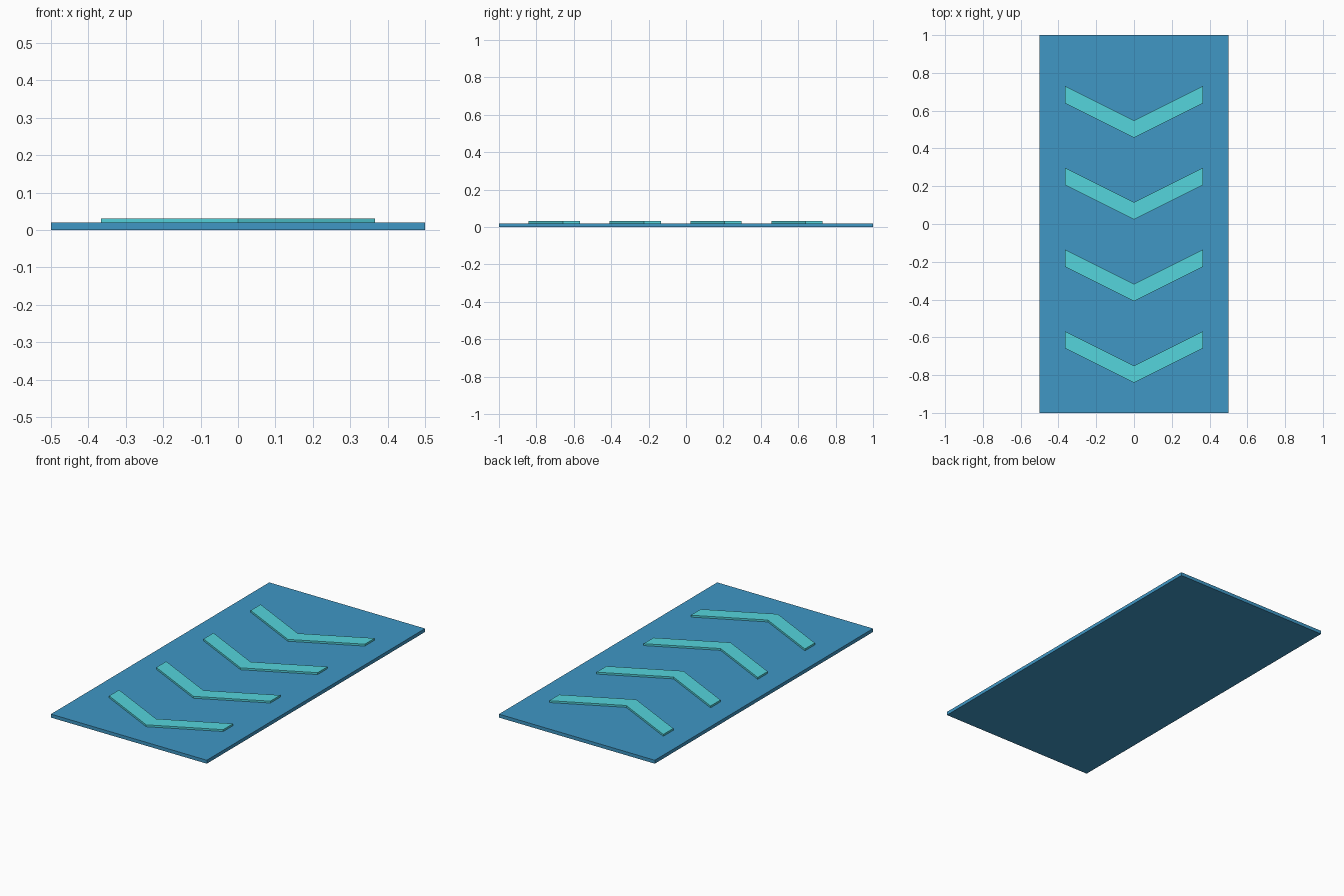
import bpy

if "Cube" in bpy.data.objects:
    bpy.data.objects.remove(bpy.data.objects["Cube"])


def material(name, color):
    mat = bpy.data.materials.new(name)
    mat.diffuse_color = (*color, 1)
    mat.use_nodes = True
    mat.node_tree.nodes["Principled BSDF"].inputs["Base Color"].default_value = mat.diffuse_color
    return mat


def prism(name, outline, z0, z1, mat):
    """Extrude a counter-clockwise xy outline from z0 to z1."""
    n = len(outline)
    verts = [(x, y, z) for z in (z0, z1) for x, y in outline]
    faces = [tuple(reversed(range(n))), tuple(range(n, 2 * n))]
    faces += [(i, (i + 1) % n, n + (i + 1) % n, n + i) for i in range(n)]
    mesh = bpy.data.meshes.new(name)
    mesh.from_pydata(verts, [], faces)
    mesh.materials.append(mat)
    obj = bpy.data.objects.new(name, mesh)
    bpy.context.collection.objects.link(obj)
    return obj


blue = material("panel_blue", (0.05, 0.31, 0.56))
cyan = material("arrow_cyan", (0.09, 0.66, 0.72))

PANEL_TOP, ARROW_TOP = 0.02, 0.031

# Flat base panel
prism("base_panel", [(-0.5, -1), (0.5, -1), (0.5, 1), (-0.5, 1)], 0, PANEL_TOP, blue)

# Row of raised chevrons pointing to the front
HALF, RISE, BAND = 0.366, 0.183, 0.091
chevron = [(0, 0), (HALF, RISE), (HALF, RISE + BAND),
           (0, BAND), (-HALF, RISE + BAND), (-HALF, RISE)]
for i in range(4):
    tip = -0.841 + i * 0.4325
    prism(f"chevron_{i + 1}", [(x, y + tip) for x, y in chevron],
          PANEL_TOP, ARROW_TOP, cyan)
